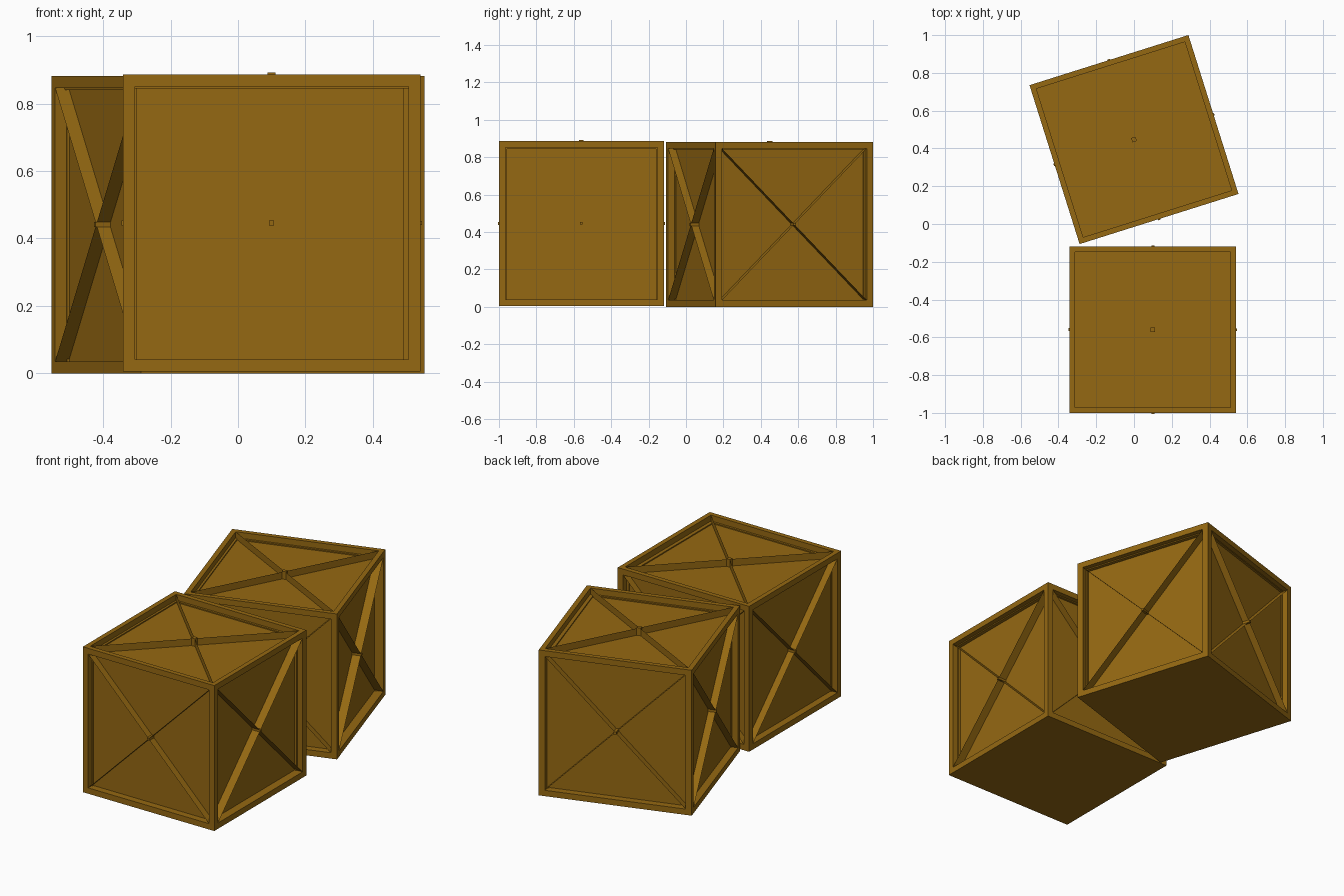
import bpy, bmesh, math
from mathutils import Vector, Matrix

if "Cube" in bpy.data.objects:
    bpy.data.objects.remove(bpy.data.objects["Cube"])

S = 0.882  # crate edge length

wood = bpy.data.materials.new("wood")
wood.diffuse_color = (0.30, 0.14, 0.006, 1)
wood.use_nodes = True
wood.node_tree.nodes["Principled BSDF"].inputs["Base Color"].default_value = wood.diffuse_color

# per side: border width, recess depth, peg size
TOP = (0.041, 0.042, 0.024)
RIGHT = (0.05, 0.05, 0.013)
OTHER = (0.05, 0.042, 0.015)


def side_spec(n):
    if n.z > 0.9:
        return TOP
    return RIGHT if n.x > 0.9 else OTHER


def finish(name, bm, matrix):
    mesh = bpy.data.meshes.new(name)
    bm.to_mesh(mesh)
    bm.free()
    mesh.materials.append(wood)
    obj = bpy.data.objects.new(name, mesh)
    bpy.context.collection.objects.link(obj)
    obj.matrix_world = matrix


def crate(label, location, angle):
    matrix = Matrix.Translation(location) @ Matrix.Rotation(angle, 4, 'Z')
    body, braces, pegs = bmesh.new(), bmesh.new(), bmesh.new()
    bmesh.ops.create_cube(body, size=S)
    body.normal_update()
    for face in [f for f in body.faces if f.normal.z > -0.9]:
        n = face.normal.copy()
        border, depth, peg = side_spec(n)
        # framed recess
        bmesh.ops.inset_individual(body, faces=[face], thickness=border)
        c = [v.co.copy() for v in face.verts]
        mid = sum(c, Vector()) / 4
        inner = bmesh.ops.extrude_discrete_faces(body, faces=[face])["faces"][0]
        for v in inner.verts:
            v.co -= n * depth
        # paper-thin diagonal fins
        for a, b in ((c[0], c[2]), (c[1], c[3])):
            braces.faces.new([braces.verts.new(p) for p in
                              (a, b, b - n * depth, a - n * depth)])
        # small peg where the diagonals cross
        rot = n.to_track_quat('Z', 'Y').to_matrix().to_4x4()
        bmesh.ops.create_cube(pegs, size=1, matrix=(
            Matrix.Translation(mid - n * (depth - 0.005) / 2) @ rot
            @ Matrix.Diagonal((peg, peg, depth + 0.005, 1))))
    finish(label + "_crate_body", body, matrix)
    finish(label + "_crate_diagonal_braces", braces, matrix)
    finish(label + "_crate_center_pegs", pegs, matrix)


crate("front", Vector((0.10, -0.559, 0.446)), 0)
crate("rear", Vector((0.0, 0.447, S / 2)), math.radians(17.5))
